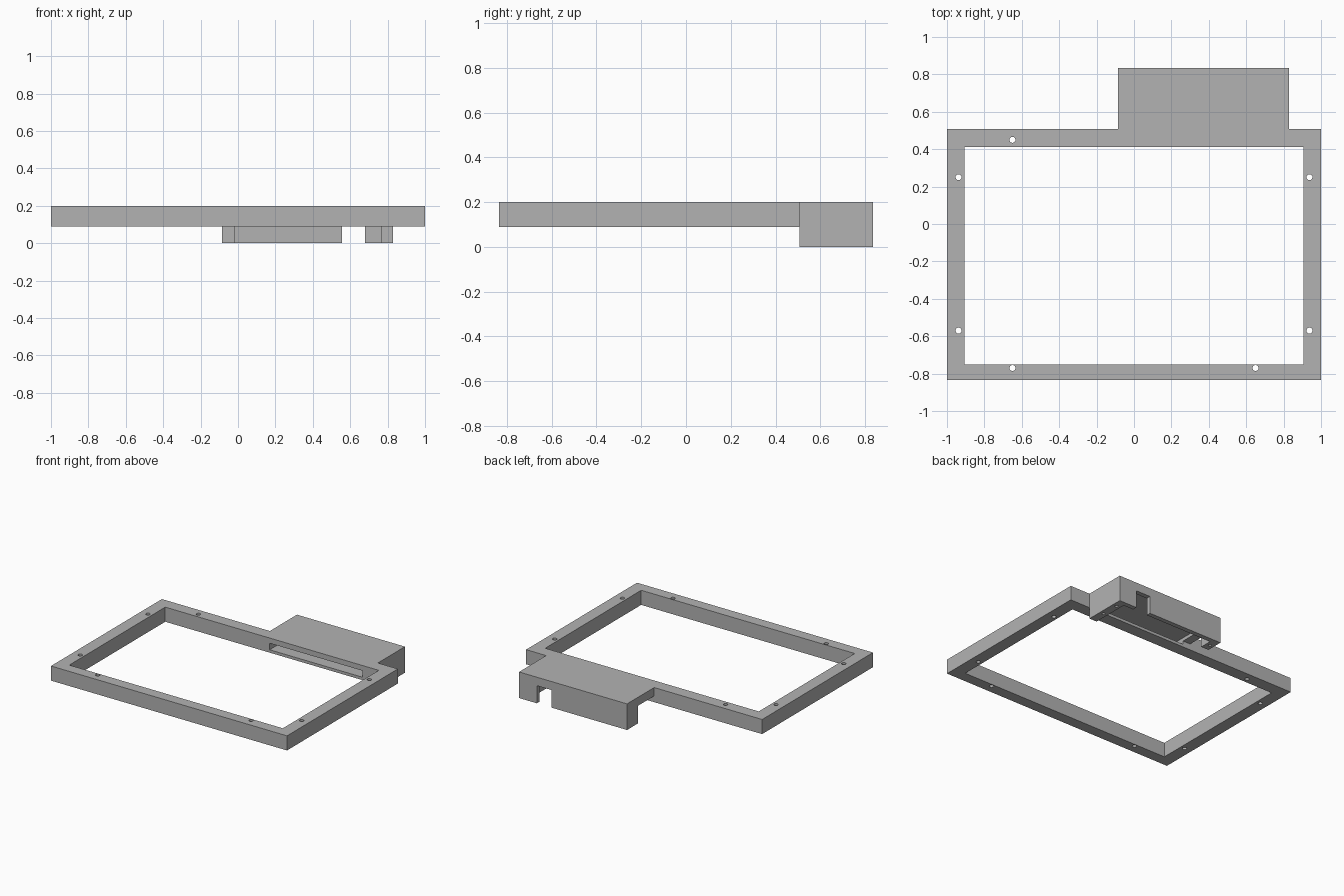
import bpy
import bmesh

old = bpy.data.objects.get("Cube")
if old:
    bpy.data.objects.remove(old, do_unlink=True)

# Main dimensions
TOP, RAIL_Z, CEILING, ARCH_Z = 0.2, 0.088, 0.16, 0.135
FRONT, RAIL_Y, BACK = -0.835, 0.507, 0.835
BAY_L, BAY_R, WALL = -0.085, 0.83, 0.065
IN_L, IN_R = BAY_L + WALL, BAY_R - WALL

grey = bpy.data.materials.new("plain_grey")
grey.use_nodes = True
grey.diffuse_color = (0.45, 0.45, 0.45, 1)
grey.node_tree.nodes["Principled BSDF"].inputs["Base Color"].default_value = grey.diffuse_color


def prism(name, outline, z0, z1):
    """Extrude a counter-clockwise plan outline from z0 to z1."""
    bm = bmesh.new()
    face = bm.faces.new([bm.verts.new((x, y, z0)) for x, y in outline])
    res = bmesh.ops.extrude_face_region(bm, geom=[face])
    verts = [v for v in res["geom"] if isinstance(v, bmesh.types.BMVert)]
    bmesh.ops.translate(bm, verts=verts, vec=(0, 0, z1 - z0))
    bmesh.ops.recalc_face_normals(bm, faces=bm.faces)
    mesh = bpy.data.meshes.new(name)
    bm.to_mesh(mesh)
    bm.free()
    mesh.materials.append(grey)
    obj = bpy.data.objects.new(name, mesh)
    bpy.context.scene.collection.objects.link(obj)
    return obj


def cut(body, cutter):
    """Subtract the cutter from the body, then discard it."""
    cutter.hide_render = True
    mod = body.modifiers.new("cut", "BOOLEAN")
    mod.operation, mod.solver, mod.object = "DIFFERENCE", "EXACT", cutter
    bpy.context.view_layer.objects.active = body
    bpy.ops.object.modifier_apply(modifier=mod.name)
    bpy.data.objects.remove(cutter, do_unlink=True)


def cut_box(body, x0, x1, y0, y1, z0, z1):
    cut(body, prism("box_cutter", [(x0, y0), (x1, y0), (x1, y1), (x0, y1)], z0, z1))


def drill(body, x, y, radius, z0, z1):
    bpy.ops.mesh.primitive_cylinder_add(vertices=20, radius=radius, depth=z1 - z0,
                                        location=(x, y, (z0 + z1) / 2))
    drill_bit = bpy.context.object
    drill_bit.data.materials.append(grey)
    cut(body, drill_bit)


# Frame and rear bay as one solid
body = prism("frame_with_rear_bay",
             [(-1, FRONT), (1, FRONT), (1, RAIL_Y), (BAY_R, RAIL_Y),
              (BAY_R, BACK), (BAY_L, BACK), (BAY_L, RAIL_Y), (-1, RAIL_Y)], 0, TOP)

# Raised underside of the frame and its large opening
cut_box(body, -1.1, 1.1, -1, RAIL_Y, -0.1, RAIL_Z)
cut_box(body, -0.905, 0.905, -0.75, 0.412, -0.2, 0.3)

# Hollow of the bay, open below and at the front
cut_box(body, IN_L, IN_R, RAIL_Y, BACK - 0.035, -0.1, CEILING)
# Slot through the rear rail into the bay
cut_box(body, IN_L, IN_R, 0.35, 0.6, 0.11, CEILING)
# Notch in the back wall
cut_box(body, 0.555, 0.68, 0.75, 0.9, -0.1, ARCH_Z)
# Side opening that leaves a short corner foot
cut_box(body, -0.2, 0.05, RAIL_Y, 0.705, -0.1, ARCH_Z)

# Screw holes through the frame
holes = [(-0.65, 0.45), (-0.65, -0.77), (0.65, -0.77)]
holes += [(x, y) for x in (-0.938, 0.938) for y in (0.25, -0.57)]
for x, y in holes:
    drill(body, x, y, 0.016, -0.1, 0.3)

# Blind screw holes under the feet
for x, y in [(BAY_L + WALL / 2, 0.76), (BAY_R - WALL / 2, 0.62), (BAY_R - WALL / 2, 0.76)]:
    drill(body, x, y, 0.012, -0.1, 0.06)
